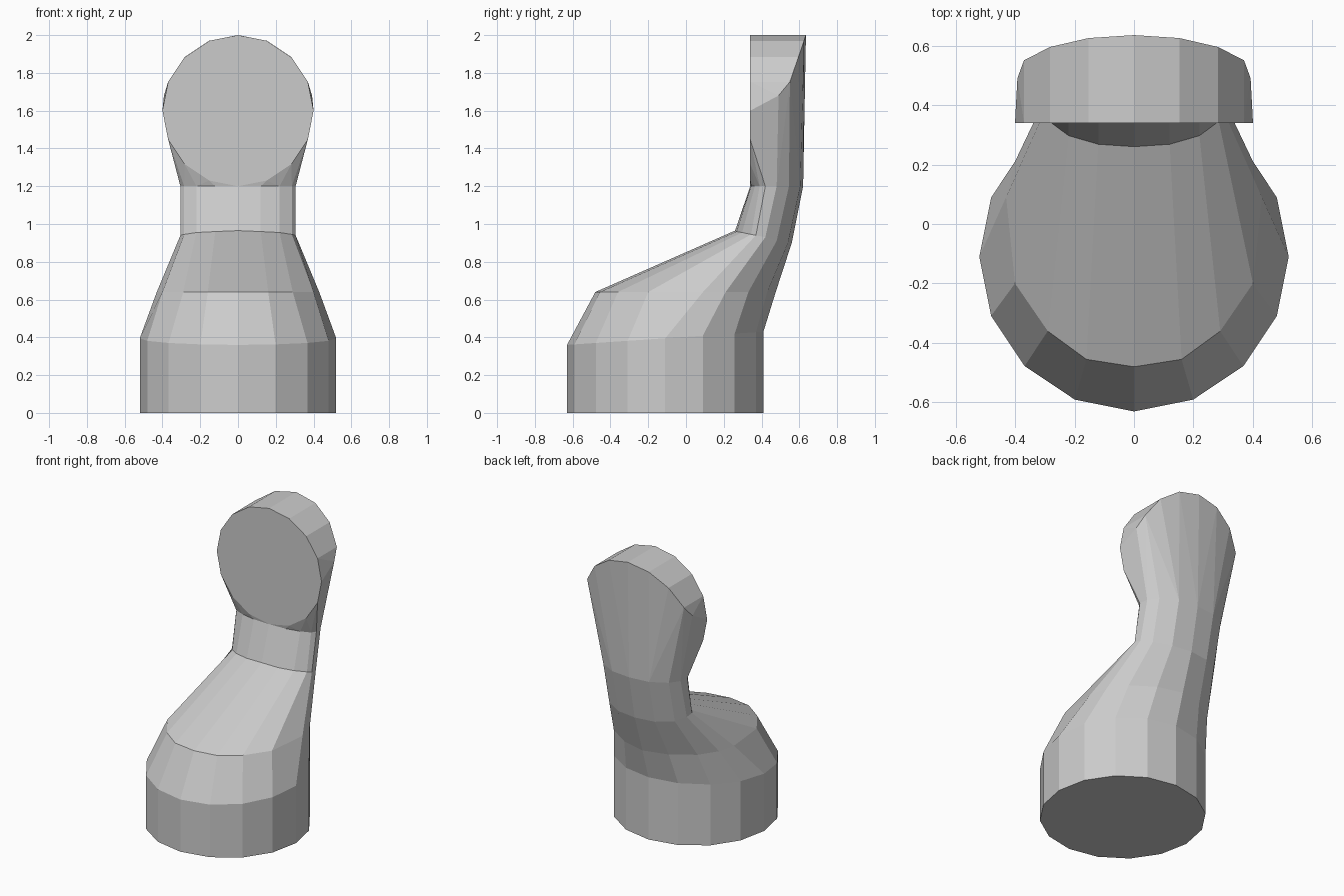
import bpy, bmesh
from math import sin, cos, pi

if "Cube" in bpy.data.objects:
    bpy.data.objects.remove(bpy.data.objects["Cube"])


def mirror_ring(half):
    """Half outline, front to back on +x, becomes a closed 16-point ring."""
    return half + [(-x, y, z) for x, y, z in half[-2:0:-1]]


def finish(bm, name):
    bmesh.ops.recalc_face_normals(bm, faces=bm.faces)
    mesh = bpy.data.meshes.new(name)
    bm.to_mesh(mesh)
    bm.free()
    obj = bpy.data.objects.new(name, mesh)
    bpy.context.collection.objects.link(obj)
    return obj


# Round base, rim rises slightly toward the back
circle = [(0.52 * sin(i * pi / 8), -0.11 - 0.52 * cos(i * pi / 8)) for i in range(9)]
foot = [(x, y, 0) for x, y in circle]
rim = [(x, y, 0.36 + 0.07 * (y + 0.63) / 1.04) for x, y in circle]

# Shoulder, bottom of neck, top of neck
shoulder = [(x, y, 0.64) for x, y in (
    (0, -0.48), (0.16, -0.455), (0.29, -0.36), (0.40, -0.2), (0.43, 0.09),
    (0.40, 0.21), (0.32, 0.33), (0.17, 0.43), (0, 0.475))]
neck_low = [(0, 0.26, 0.965), (0.12, 0.268, 0.96), (0.22, 0.297, 0.955),
            (0.285, 0.345, 0.945), (0.305, 0.37, 0.94), (0.30, 0.42, 0.93),
            (0.25, 0.48, 0.91), (0.14, 0.54, 0.90), (0, 0.56, 0.90)]
neck_top = [(x, y, 1.2) for x, y in (
    (0, 0.34), (0.12, 0.345), (0.22, 0.365), (0.285, 0.39), (0.305, 0.42),
    (0.295, 0.48), (0.25, 0.545), (0.14, 0.605), (0, 0.62))]

# Body: loft through the rings
bm = bmesh.new()
rings = [[bm.verts.new(p) for p in mirror_ring(h)]
         for h in (foot, rim, shoulder, neck_low, neck_top)]
bm.faces.new(rings[0])
for a, b in zip(rings, rings[1:]):
    for i in range(16):
        j = (i + 1) % 16
        bm.faces.new((a[i], a[j], b[j], b[i]))
finish(bm, "base_and_neck")

# Head: flat front disc, curved back, wrapped down to the neck
disc = [(0.4 * sin(i * pi / 8), 0.34, 1.6 + 0.4 * cos(i * pi / 8)) for i in range(16)]
back = [(0, 0.635, 2.0), (0.153, 0.625, 1.97), (0.283, 0.595, 1.883),
        (0.37, 0.55, 1.753), (0.392, 0.49, 1.68)]
back += [(-x, y, z) for x, y, z in back[1:]]
bm = bmesh.new()
for p in disc + back + mirror_ring(neck_top)[1:]:
    bm.verts.new(p)
bmesh.ops.convex_hull(bm, input=bm.verts)
bm.normal_update()
# Open the underside where the neck joins
under = [f for f in bm.faces if all(v.co.z < 1.2001 for v in f.verts)]
bmesh.ops.delete(bm, geom=under, context='FACES')
bmesh.ops.dissolve_limit(bm, angle_limit=0.02, verts=bm.verts, edges=bm.edges)
finish(bm, "round_head")
